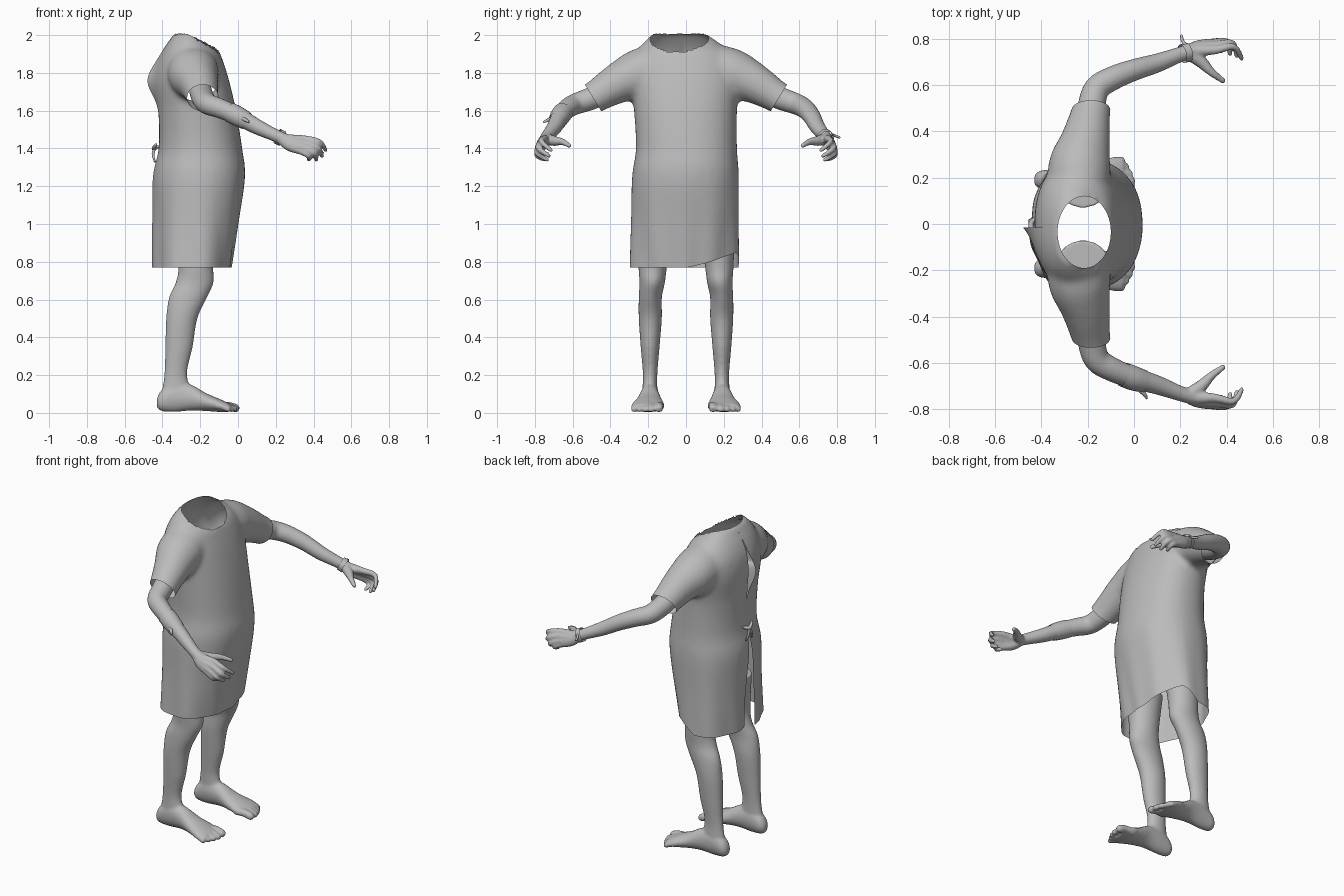
import bpy, bmesh, math
from mathutils import Vector

if "Cube" in bpy.data.objects:
    bpy.data.objects.remove(bpy.data.objects["Cube"])

grey = bpy.data.materials.new("plain_grey")
grey.diffuse_color = (0.5, 0.5, 0.5, 1)
grey.use_nodes = True
grey.node_tree.nodes["Principled BSDF"].inputs["Base Color"].default_value = grey.diffuse_color


def spline(rows, n=5):
    """Catmull-Rom resampling of rows of numbers."""
    out = []
    for i in range(len(rows) - 1):
        a, b, c, d = (rows[max(0, min(len(rows) - 1, i + k))] for k in (-1, 0, 1, 2))
        for j in range(n):
            t = j / n
            out.append([0.5 * (2 * q + (r - p) * t + (2 * p - 5 * q + 4 * r - s) * t * t
                               + (3 * q - p - 3 * r + s) * t ** 3)
                        for p, q, r, s in zip(a, b, c, d)])
    return out + [list(rows[-1])]


def skin(bm, rings, caps=True):
    """Bridge rings of points into a tube."""
    vs = [[bm.verts.new(p) for p in r] for r in rings]
    n = len(vs[0])
    for a, b in zip(vs, vs[1:]):
        for i in range(n):
            bm.faces.new((a[i], a[(i + 1) % n], b[(i + 1) % n], b[i]))
    if caps:
        bm.faces.new(vs[0])
        bm.faces.new(vs[-1])


def circle(n, power=1.0):
    for i in range(n):
        c, s = math.cos(math.tau * i / n), math.sin(math.tau * i / n)
        yield math.copysign(abs(c) ** power, c), math.copysign(abs(s) ** power, s)


def loft(bm, rows, axis, side=1, n=32, power=1.0):
    """Rows are (position, lo, hi, lo, hi) along the z or x axis."""
    rings = []
    for p, a0, a1, b0, b1 in spline(rows):
        ring = []
        for c, s in circle(n, power):
            a, b = (a0 + a1 + (a1 - a0) * c) / 2, (b0 + b1 + (b1 - b0) * s) / 2
            ring.append((a, b * side, p) if axis == 'z' else (p, a * side, b))
        rings.append(ring)
    skin(bm, rings)


def tube(bm, rows, side=1, n=14, caps=True, rounded=True):
    """Rows are (x, y, z, radius)."""
    pts = spline(rows, 4)
    c = [Vector((p[0], p[1] * side, p[2])) for p in pts]
    rings = []
    for i, p in enumerate(pts):
        d = (c[min(i + 1, len(c) - 1)] - c[max(i - 1, 0)]).normalized()
        u = d.cross(Vector((0.1, 0.2, 1))).normalized()
        v = d.cross(u)
        rings.append([c[i] + (u * a + v * b) * p[3] for a, b in circle(n)])
        if rounded and i == len(pts) - 1:
            for k in (0.5, 0.85):
                rings.append([c[i] + d * p[3] * k + (u * a + v * b) * p[3] * math.sqrt(1 - k * k)
                              for a, b in circle(n)])
    skin(bm, rings, caps)


def finish(bm, name, voxel=0, smooth=0, angle=60):
    bmesh.ops.recalc_face_normals(bm, faces=bm.faces)
    me = bpy.data.meshes.new(name)
    bm.to_mesh(me)
    bm.free()
    ob = bpy.data.objects.new(name, me)
    bpy.context.collection.objects.link(ob)
    me.materials.append(grey)
    bpy.ops.object.select_all(action='DESELECT')
    ob.select_set(True)
    bpy.context.view_layer.objects.active = ob
    if voxel:
        m = ob.modifiers.new("fuse", 'REMESH')
        m.mode, m.voxel_size = 'VOXEL', voxel
        m = ob.modifiers.new("soften", 'SMOOTH')
        m.factor, m.iterations = 0.5, smooth
        for name in ("fuse", "soften"):
            bpy.ops.object.modifier_apply(modifier=name)
    bpy.ops.object.shade_smooth_by_angle(angle=math.radians(angle))
    return ob


# Gown: body and sleeves fused into one form
bm = bmesh.new()
loft(bm, [(.68, -.44, -.05, -.305, .285), (1.0, -.44, 0, -.29, .28), (1.25, -.445, .037, -.285, .28),
          (1.4, -.42, .022, -.265, .27), (1.6, -.42, -.01, -.275, .27), (1.75, -.43, -.045, -.29, .285),
          (1.85, -.42, -.075, -.28, .27), (1.92, -.395, -.105, -.255, .22), (1.97, -.365, -.16, -.215, .16),
          (2.01, -.335, -.2, -.17, .10)], 'z', n=48, power=0.9)
for s in (-1, 1):
    tube(bm, [(-.24, .12, 1.83, .13), (-.235, .25, 1.79, .135), (-.21, .36, 1.745, .108),
              (-.185, .49, 1.668, .084), (-.16, .6, 1.6, .082)], s, n=24, rounded=False)
gown = finish(bm, "gown", 0.016, 6)

bm = bmesh.new()
bm.from_mesh(gown.data)


def slice_off(test, co, no, clear=True):
    fs = [f for f in bm.faces if test(f.calc_center_median())]
    geom = fs + list({e for f in fs for e in f.edges}) + list({v for f in fs for v in f.verts})
    return bmesh.ops.bisect_plane(bm, geom=geom, dist=1e-5, plane_co=co, plane_no=no,
                                  clear_outer=clear)['geom_cut']


# Open hem and sleeve ends
slice_off(lambda c: c.z < .9, (0, 0, .77), (0, 0, -1))
for s in (-1, 1):
    slice_off(lambda c: c.y * s > .34, (-.19, .49 * s, 1.665), (0, .85 * s, -.52))

# Neck opening, trimmed to an oval
nx, ny, ra, rb = -.215, -.035, .115, .155
oval = lambda p: math.hypot((p.x - nx) / ra, (p.y - ny) / rb)
bmesh.ops.delete(bm, geom=[f for f in bm.faces if f.calc_center_median().z > 1.8
                           and oval(f.calc_center_median()) < 1], context='FACES')
for v in bm.verts:
    if v.is_boundary and v.co.z > 1.8 and oval(v.co) < 1.3:
        k = 1 / oval(v.co)
        v.co.x, v.co.y = nx + (v.co.x - nx) * k, ny + (v.co.y - ny) * k

# Slit down the back, with one loose edge standing out
cut = slice_off(lambda c: c.x < -.25, (0, -.015, 0), (0, 1, 0), False)
bmesh.ops.split_edges(bm, edges=[g for g in cut if isinstance(g, bmesh.types.BMEdge)])
for v in bm.verts:
    if not v.link_faces:
        continue
    x, y, z = v.co
    if x < -.25:
        side = 1 if sum(f.calc_center_median().y + .015 for f in v.link_faces) > 0 else -1
        near = math.exp(-abs(y + .015) / .06)
        low = max(0, min(1, (1.4 - z) / .5))
        high = math.exp(-((z - 1.76) / .1) ** 2)
        v.co.x += near * (-.05 * high - .02 * low if side < 0 else .02 * low)
        v.co.y += side * near * .022 * low
    # hanging folds and slanted hem
    fade = max(0, min(1, (1.3 - z) / .5))
    ang = math.atan2(y, x + .21)
    k = 1 + .018 * fade * math.sin(9 * ang + 2 * z)
    v.co.x = -.21 + (v.co.x + .21) * k
    v.co.y *= k
    if x > -.25:
        v.co.z += .085 * max(0, y / .28) ** 1.3 * max(0, 1 - (z - .77) / .3) * min(1, (x + .25) / .1)
bm.to_mesh(gown.data)
bm.free()

# Back ties of the gown
bm = bmesh.new()
tube(bm, [(-.42, .03, 1.41, .007), (-.445, 0, 1.40, .012), (-.435, -.04, 1.42, .007)], n=8)
for dy in (-.015, .012):
    tube(bm, [(-.44, 0, 1.4, .008), (-.45, dy, 1.37, .007), (-.44, dy * 2, 1.33, .005)], n=8)
finish(bm, "back_ties")

for s, label in ((-1, "right"), (1, "left")):
    # Arm, palm, fingers and thumb
    bm = bmesh.new()
    tube(bm, [(-.2, .40, 1.71, .06), (-.185, .5, 1.665, .06), (-.16, .585, 1.635, .056),
              (-.09, .63, 1.61, .052), (0, .665, 1.57, .047), (.1, .695, 1.515, .041),
              (.2, .732, 1.468, .033), (.25, .745, 1.445, .034)], s, n=20)
    for (bx, by, bz), (mx, my, mz), (tx, ty, tz) in (
            ((.355, .752, 1.45), (.43, .765, 1.435), (.465, .715, 1.39)),
            ((.36, .772, 1.425), (.425, .78, 1.40), (.445, .725, 1.36)),
            ((.35, .782, 1.40), (.405, .785, 1.372), (.415, .735, 1.34)),
            ((.335, .782, 1.385), (.375, .785, 1.36), (.375, .745, 1.34))):
        tube(bm, [(.21, .735, 1.463, .024), (.27, (by + .745) / 2, (bz + 1.445) / 2, .028),
                  (bx, by, bz, .019), (mx, my, mz, .015), (tx, ty, tz, .011)], s)
    tube(bm, [(.24, .735, 1.45, .03), (.29, .70, 1.44, .027), (.335, .655, 1.435, .018),
              (.385, .618, 1.415, .012)], s)
    finish(bm, label + "_arm", 0.007, 3)

    # Leg, foot and toes
    bm = bmesh.new()
    loft(bm, [(1.0, -.33, -.11, .07, .26), (.78, -.315, -.13, .10, .252), (.69, -.33, -.13, .112, .246),
              (.61, -.365, -.165, .128, .25), (.5, -.38, -.215, .128, .25), (.35, -.385, -.24, .14, .24),
              (.2, -.39, -.27, .152, .228), (.08, -.41, -.23, .15, .235)], 'z', s)
    loft(bm, [(-.43, .17, .21, .03, .075), (-.405, .152, .23, .01, .12), (-.34, .145, .236, .005, .165),
              (-.25, .14, .245, .012, .15), (-.17, .125, .265, .01, .105), (-.1, .113, .288, .005, .075),
              (-.045, .12, .285, .005, .05)], 'x', s)
    for y, x, r in ((.138, -.012, .023), (.18, -.008, .017), (.212, -.018, .016),
                    (.242, -.034, .016), (.27, -.052, .016)):
        tube(bm, [(-.11, y, .035, r), (x - .04, y + .003, .036, r), (x, y + .005, r + .002, r)], s)
    finish(bm, label + "_leg", 0.009, 3)

# Wrist band with a loose end on the left arm
bm = bmesh.new()
tube(bm, [(.208, .735, 1.465, .041), (.235, .742, 1.452, .042)], n=24, caps=False, rounded=False)
tube(bm, [(.225, .77, 1.475, .007), (.21, .79, 1.467, .007), (.205, .812, 1.458, .006)], n=8)
finish(bm, "wrist_band")

# Dressing with a loose end at the right elbow
bm = bmesh.new()
tube(bm, [(-.045, .65, 1.592, .053), (0, .667, 1.57, .053), (.045, .68, 1.545, .048)], -1, n=20,
     caps=False, rounded=False)
tube(bm, [(.02, .71, 1.56, .012), (.045, .735, 1.548, .009), (.055, .752, 1.54, .005)], -1, n=8)
finish(bm, "elbow_dressing")
